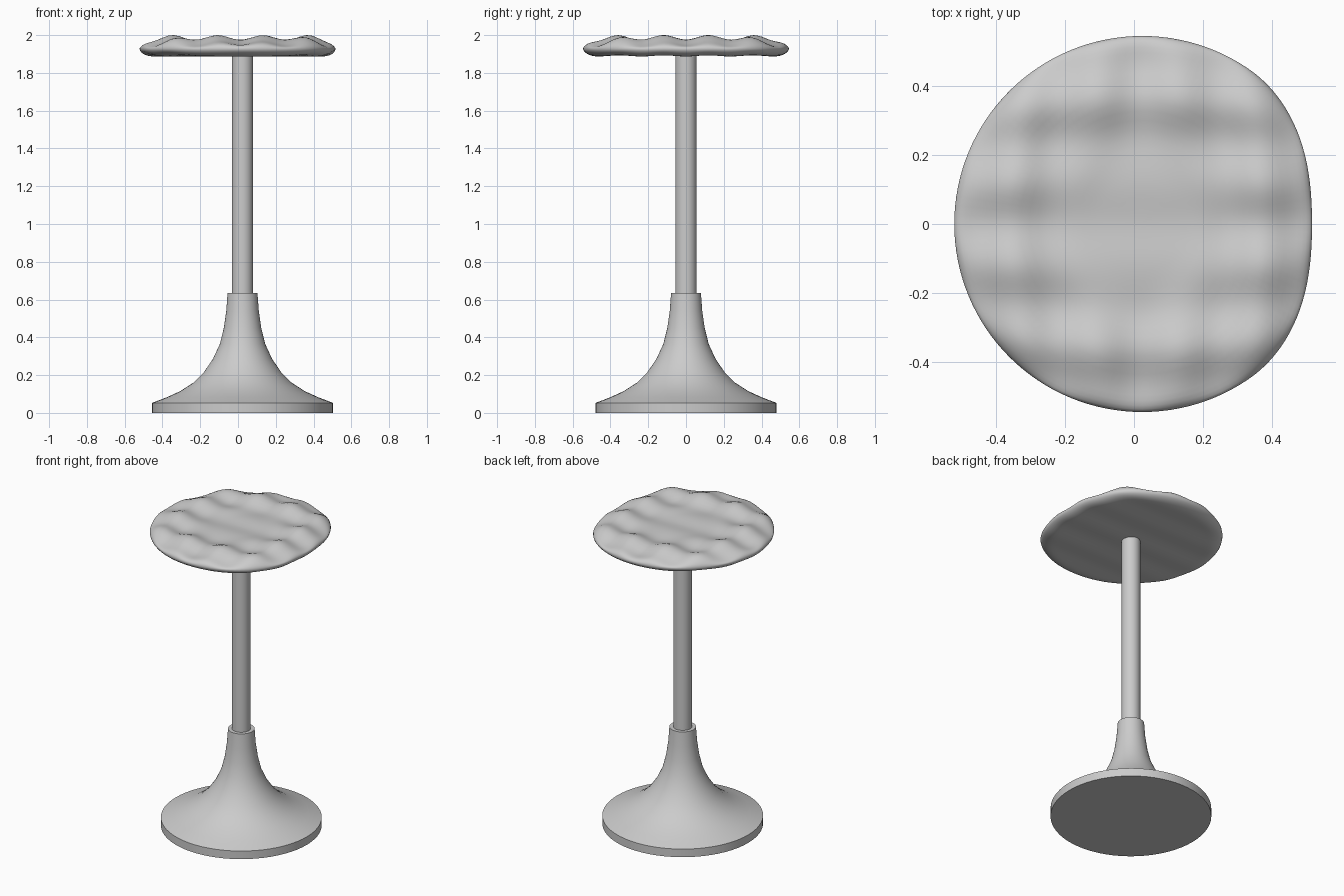
import bpy, bmesh
from math import cos, sin, pi, sqrt, radians

if "Cube" in bpy.data.objects:
    bpy.data.objects.remove(bpy.data.objects["Cube"])

CX = 0.024  # shared axis of base, column and seat


def build(name, rings, angle, cap_start=True, cap_end=True):
    """Skin a stack of equal-length vertex rings into one object."""
    bm = bmesh.new()
    loops = [[bm.verts.new(p) for p in ring] for ring in rings]
    n = len(loops[0])
    for a, b in zip(loops, loops[1:]):
        for i in range(n):
            j = (i + 1) % n
            bm.faces.new((a[i], a[j], b[j], b[i]))
    if cap_start:
        bm.faces.new(loops[0][::-1])
    if cap_end:
        bm.faces.new(loops[-1])
    bmesh.ops.recalc_face_normals(bm, faces=bm.faces)
    mesh = bpy.data.meshes.new(name)
    bm.to_mesh(mesh)
    bm.free()
    ob = bpy.data.objects.new(name, mesh)
    bpy.context.collection.objects.link(ob)
    bpy.ops.object.select_all(action='DESELECT')
    ob.select_set(True)
    bpy.context.view_layer.objects.active = ob
    bpy.ops.object.shade_smooth_by_angle(angle=radians(angle))
    return ob


def lathe(name, profile, n=64):
    rings = [[(CX + r * cos(2 * pi * i / n), r * sin(2 * pi * i / n), z)
              for i in range(n)] for r, z in profile]
    return build(name, rings, 35)


# Trumpet base: flat disc, concave flare, narrow collar
lathe("base", [(0.479, 0), (0.479, 0.053), (0.40, 0.083), (0.33, 0.115),
               (0.26, 0.16), (0.205, 0.215), (0.157, 0.285), (0.12, 0.365),
               (0.099, 0.45), (0.086, 0.54), (0.079, 0.636)])

# Column
lathe("column", [(0.056, 0.60), (0.056, 1.897)], 48)


# Seat: round cushion with one flattened side and a rippled, raised rim
def smooth(t):
    t = max(0.0, min(1.0, t))
    return t * t * (3 - 2 * t)


def outline(a):
    off = abs((a + pi) % (2 * pi) - pi)
    return 0.545 - 0.053 * (1 - smooth(off / radians(55)))


def ripple(v):
    return -cos(2 * pi * v / 0.235)


def seat_point(s, a, top):
    r = s * outline(a)
    x, y = CX + r * cos(a), r * sin(a)
    rim = smooth((s - 0.25) / 0.5)
    start = 0.72 if top else 0.86
    q = max(0.0, (s - start) / (1 - start))
    edge = sqrt(max(0.0, 1 - q * q))
    if top:
        h = (0.033 + 0.016 * rim + 0.012 * rim * ripple(x - 0.012)
             + (0.004 + 0.008 * rim) * ripple(y))
    else:
        h = -0.038 + 0.003 * ripple(y)
    return (x, y, 1.928 + h * edge)


N = 128
steps = [0.01] + [i / 20 for i in range(1, 17)] + [0.84, 0.88, 0.91, 0.94, 0.965, 0.985, 0.996]
path = ([(s, False) for s in steps] + [(1.0, True)]
        + [(s, True) for s in reversed(steps)])
build("seat", [[seat_point(s, 2 * pi * i / N, top) for i in range(N)]
               for s, top in path], 80)
